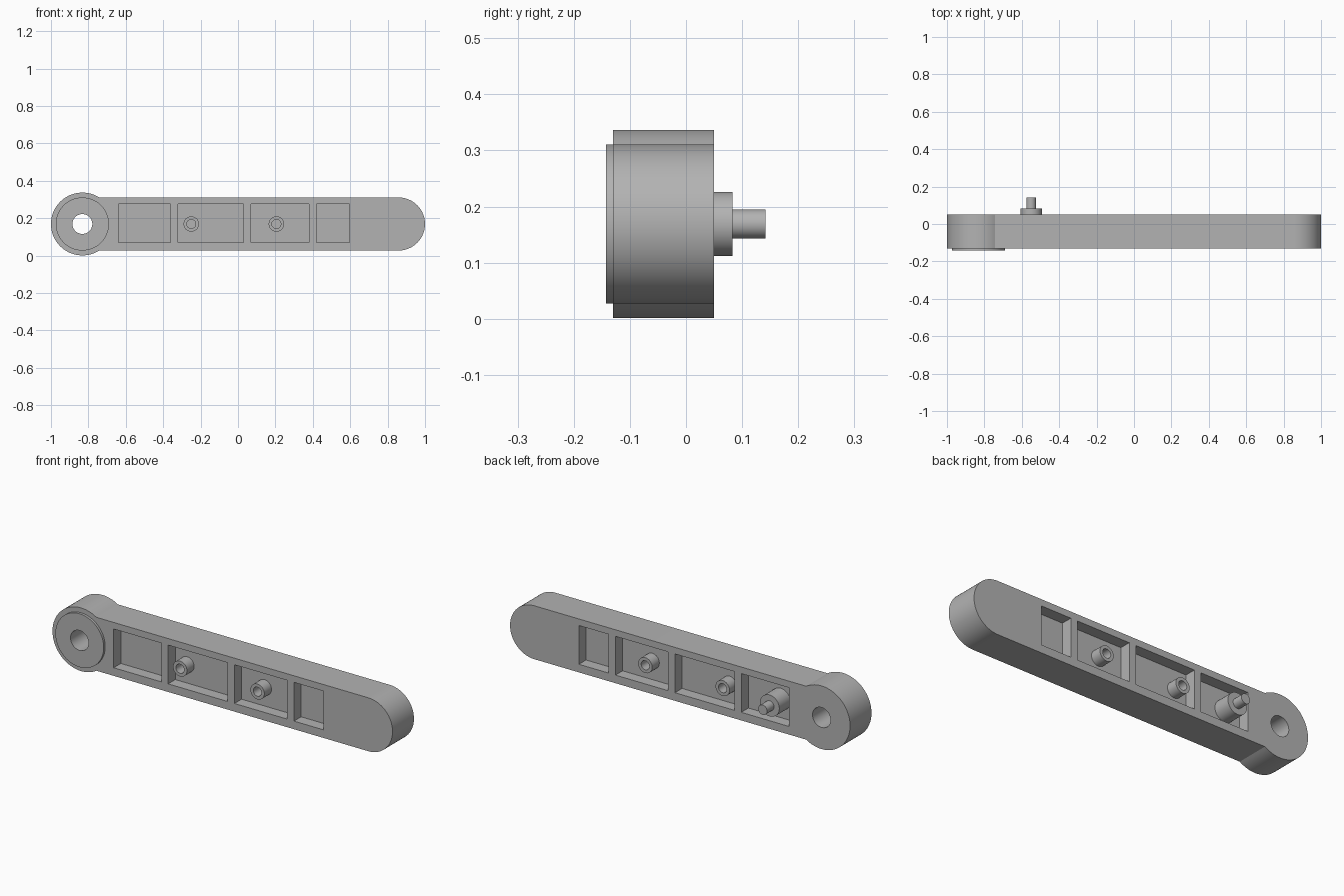
import bpy, bmesh
from math import sin, cos, pi, asin, radians
from mathutils import Matrix

cube = bpy.data.objects.get("Cube")
if cube:
    bpy.data.objects.remove(cube)

grey = bpy.data.materials.new("plain grey")
grey.use_nodes = True
COLOUR = (0.45, 0.45, 0.45, 1)
grey.diffuse_color = COLOUR
grey.node_tree.nodes["Principled BSDF"].inputs["Base Color"].default_value = COLOUR

MID = 0.169                     # height of the long axis
FRONT, BACK = -0.13, 0.05       # main faces of the arm
WEB_FRONT, WEB_BACK = -0.07, -0.01
EYE_X, EYE_R = -0.832, 0.168
TIP_R = 0.142
TIP_X = 1 - TIP_R


def finish(name, bm):
    bmesh.ops.recalc_face_normals(bm, faces=bm.faces)
    mesh = bpy.data.meshes.new(name)
    bm.to_mesh(mesh)
    bm.free()
    mesh.materials.append(grey)
    obj = bpy.data.objects.new(name, mesh)
    bpy.context.collection.objects.link(obj)
    return obj


def prism(name, outline, y0, y1):
    """Extrude an x-z outline from y0 to y1."""
    bm = bmesh.new()
    face = bm.faces.new([bm.verts.new((x, y0, z)) for x, z in outline])
    new = bmesh.ops.extrude_face_region(bm, geom=[face])["geom"]
    bmesh.ops.translate(bm, vec=(0, y1 - y0, 0),
                        verts=[v for v in new if isinstance(v, bmesh.types.BMVert)])
    return finish(name, bm)


def arc(x, r, start, end, steps):
    angles = [start + (end - start) * i / steps for i in range(steps + 1)]
    return [(x + r * cos(a), MID + r * sin(a)) for a in angles]


def rod(name, x, r, y0, y1):
    return prism(name, arc(x, r, 0, 2 * pi, 64)[:-1], y0, y1)


def box(name, x0, x1, z0, z1, y0, y1):
    return prism(name, [(x0, z0), (x1, z0), (x1, z1), (x0, z1)], y0, y1)


def combine(target, other, operation):
    mod = target.modifiers.new(operation.lower(), "BOOLEAN")
    mod.object, mod.operation, mod.solver = other, operation, "EXACT"
    bpy.context.view_layer.objects.active = target
    bpy.ops.object.modifier_apply(modifier=mod.name)
    bpy.data.objects.remove(other)


# Arm outline: round tip and larger round eye
join = asin(TIP_R / EYE_R)
outline = arc(TIP_X, TIP_R, -pi / 2, pi / 2, 32) + arc(EYE_X, EYE_R, join, 2 * pi - join, 56)
arm = prism("arm", outline, FRONT, BACK)

# Raised collar on the front of the eye, then the bore
combine(arm, rod("eye_collar", EYE_X, TIP_R, -0.143, FRONT + 0.02), "UNION")
combine(arm, rod("bore", EYE_X, 0.053, -0.3, 0.3), "DIFFERENCE")

# Pockets on both faces, leaving ribs and a central web
for x0, x1 in ((-0.64, -0.36), (-0.32, 0.03), (0.07, 0.38), (0.42, 0.595)):
    for y0, y1 in ((-0.3, WEB_FRONT), (WEB_BACK, 0.3)):
        combine(arm, box("pocket", x0, x1, 0.07, 0.276, y0, y1), "DIFFERENCE")

# Hollow bosses in the middle pockets
parts = [arm]
for place, x in (("inner", -0.25), ("outer", 0.205)):
    for side, root, end in (("front", WEB_FRONT + 0.005, FRONT), ("back", WEB_BACK - 0.005, BACK)):
        boss = rod(f"{side}_{place}_boss", x, 0.041, root, end)
        out = 0.1 if end > root else -0.1
        floor = WEB_BACK + 0.002 if end > root else WEB_FRONT - 0.002
        combine(boss, rod("boss_hole", x, 0.024, floor, end + out), "DIFFERENCE")
        parts.append(boss)

# Stepped pin on the back
parts.append(rod("pin_base", -0.55, 0.057, WEB_BACK - 0.005, 0.083))
parts.append(rod("pin", -0.55, 0.026, 0.08, 0.142))

# Smooth round walls, sharp rims
bpy.ops.object.select_all(action="DESELECT")
for part in parts:
    part.select_set(True)
bpy.context.view_layer.objects.active = arm
bpy.ops.object.shade_smooth_by_angle(angle=radians(30))
